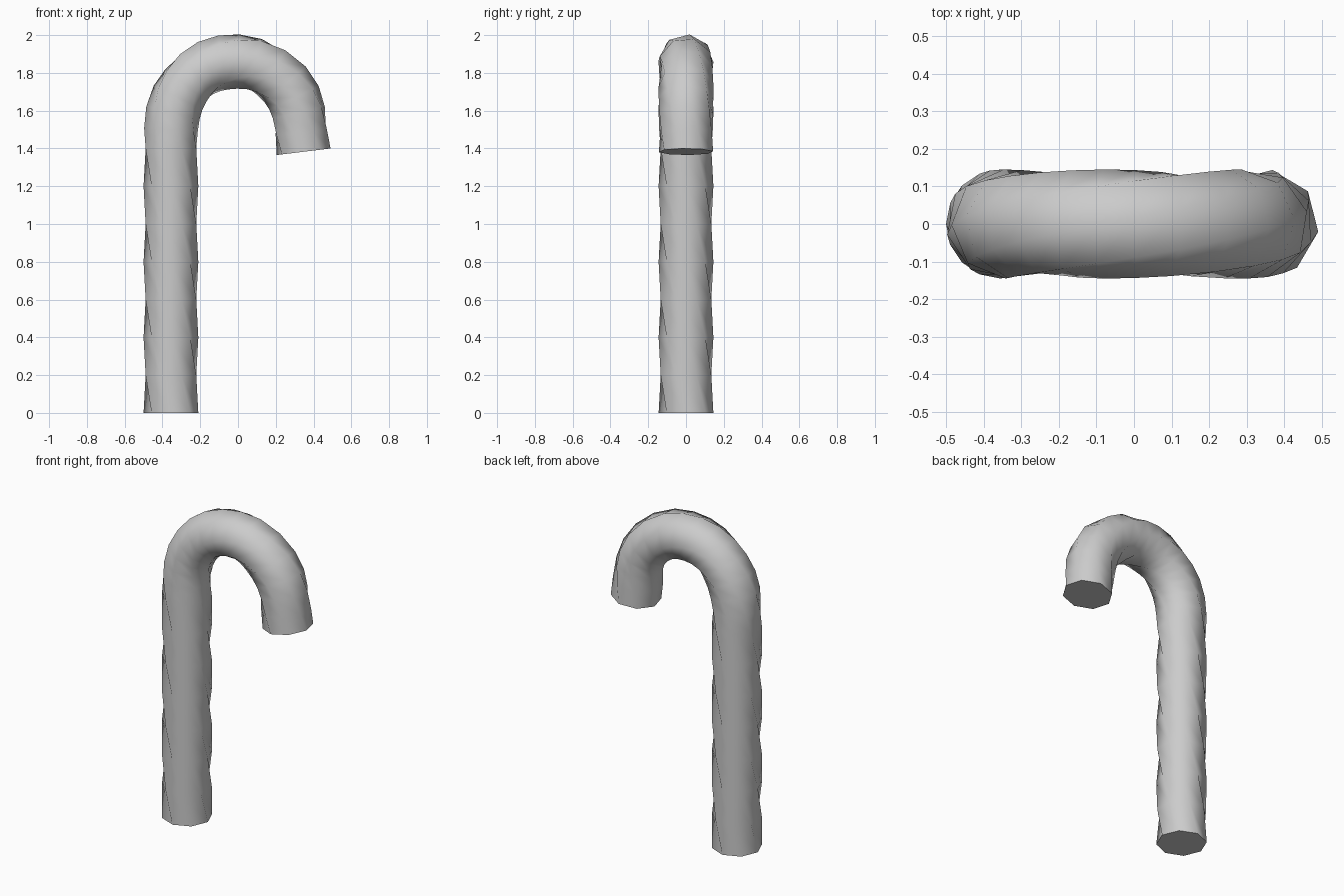
import bpy, bmesh, math
from mathutils import Vector

if "Cube" in bpy.data.objects:
    bpy.data.objects.remove(bpy.data.objects["Cube"])

SIDES, RADIUS = 8, 0.145
TWIST = math.radians(45) / 0.4      # twist per unit of path length

# Centre line in x, z: straight stem, then the hook
path = [(-0.355, 0.2 * i) for i in range(8)]
path += [(-0.355, 1.5), (-0.344, 1.59), (-0.317, 1.67), (-0.275, 1.735), (-0.22, 1.793),
         (-0.155, 1.833), (-0.08, 1.855), (0, 1.86), (0.085, 1.847), (0.175, 1.803),
         (0.25, 1.738), (0.297, 1.667), (0.322, 1.59), (0.335, 1.485), (0.3475, 1.3825)]
pts = [Vector((x, 0, z)) for x, z in path]

# Twisted octagonal sweep
bm = bmesh.new()
side = Vector((0, 1, 0))
rings, length = [], 0.0
for i, p in enumerate(pts):
    if i:
        length += (p - pts[i - 1]).length
    before = (p - pts[i - 1]).normalized() if i else Vector((0, 0, 1))
    after = (pts[i + 1] - p).normalized() if i < len(pts) - 1 else before
    tangent = (before + after).normalized()
    out = Vector((-tangent.z, 0, tangent.x))
    ring = []
    for k in range(SIDES):
        a = TWIST * length + math.tau * k / SIDES
        ring.append(bm.verts.new(p + RADIUS * (math.cos(a) * out + math.sin(a) * side)))
    rings.append(ring)

for a, b in zip(rings, rings[1:]):
    for k in range(SIDES):
        n = (k + 1) % SIDES
        bm.faces.new((a[k], a[n], b[n], b[k]))

# Flat end caps
bm.faces.new(rings[0])
bm.faces.new(rings[-1])
bmesh.ops.recalc_face_normals(bm, faces=bm.faces)

mesh = bpy.data.meshes.new("hooked_cane")
bm.to_mesh(mesh)
bm.free()
cane = bpy.data.objects.new("hooked_cane", mesh)
bpy.context.collection.objects.link(cane)
bpy.context.view_layer.objects.active = cane
cane.select_set(True)
bpy.ops.object.shade_smooth_by_angle(angle=math.radians(60))
